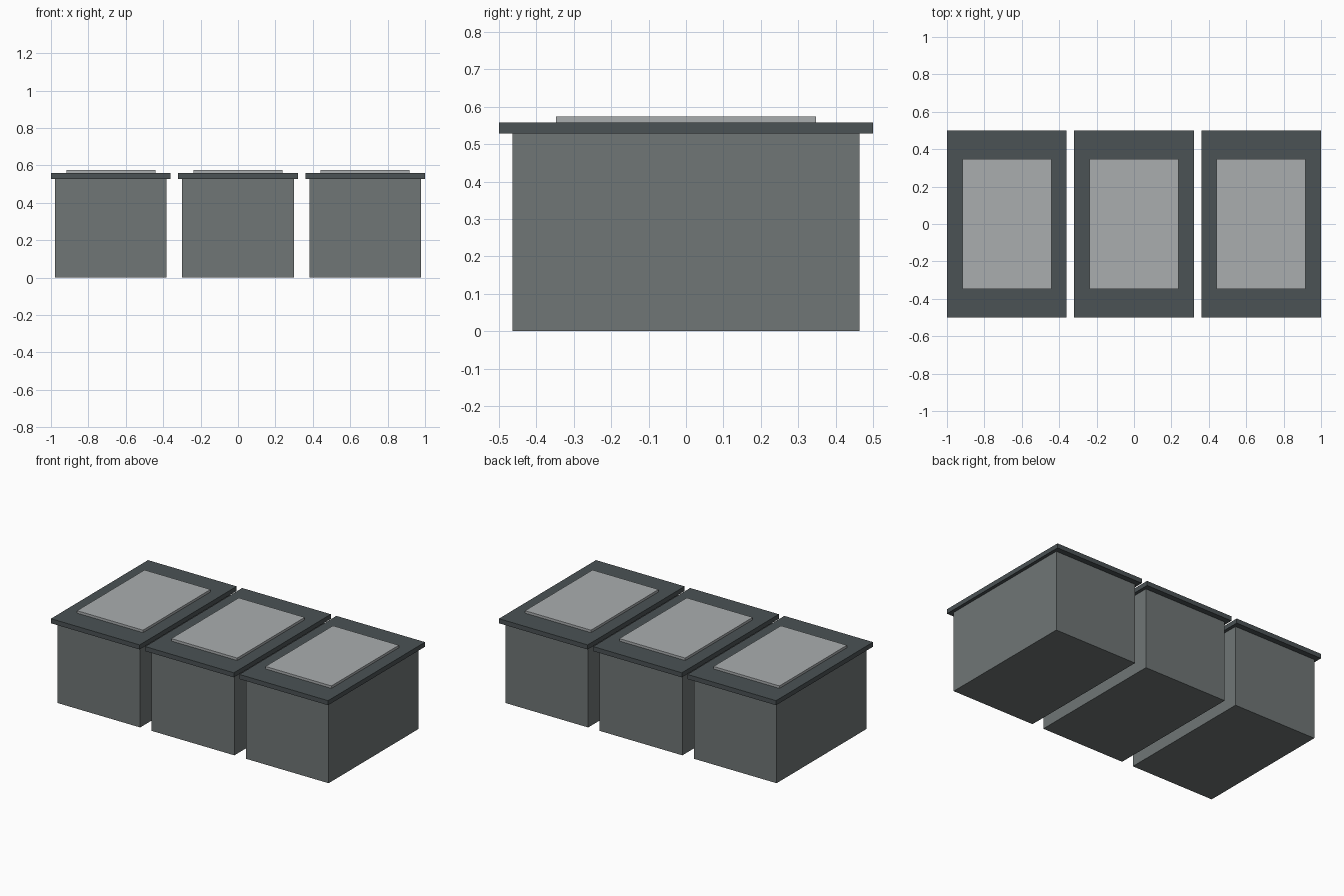
import bpy

if "Cube" in bpy.data.objects:
    bpy.data.objects.remove(bpy.data.objects["Cube"])


def material(name, color):
    mat = bpy.data.materials.new(name)
    mat.diffuse_color = (*color, 1)
    mat.use_nodes = True
    mat.node_tree.nodes["Principled BSDF"].inputs["Base Color"].default_value = mat.diffuse_color
    return mat


def box(name, x, width, depth, z0, z1, mat):
    bpy.ops.mesh.primitive_cube_add(size=1, location=(x, 0, (z0 + z1) / 2))
    ob = bpy.context.object
    ob.name = name
    ob.scale = (width, depth, z1 - z0)
    bpy.ops.object.transform_apply(location=False, rotation=False, scale=True)
    ob.data.materials.append(mat)


body_grey = material("body_grey", (0.16, 0.18, 0.18))
lid_grey = material("lid_grey", (0.07, 0.085, 0.09))
panel_grey = material("panel_grey", (0.40, 0.42, 0.43))

# Three identical bins side by side: body, overhanging lid, raised top panel
for side, x in (("left", -0.68), ("middle", 0), ("right", 0.68)):
    box(f"{side}_bin_body", x, 0.598, 0.928, 0, 0.528, body_grey)
    box(f"{side}_bin_lid", x, 0.64, 1.0, 0.528, 0.558, lid_grey)
    box(f"{side}_lid_panel", x, 0.476, 0.696, 0.558, 0.574, panel_grey)
